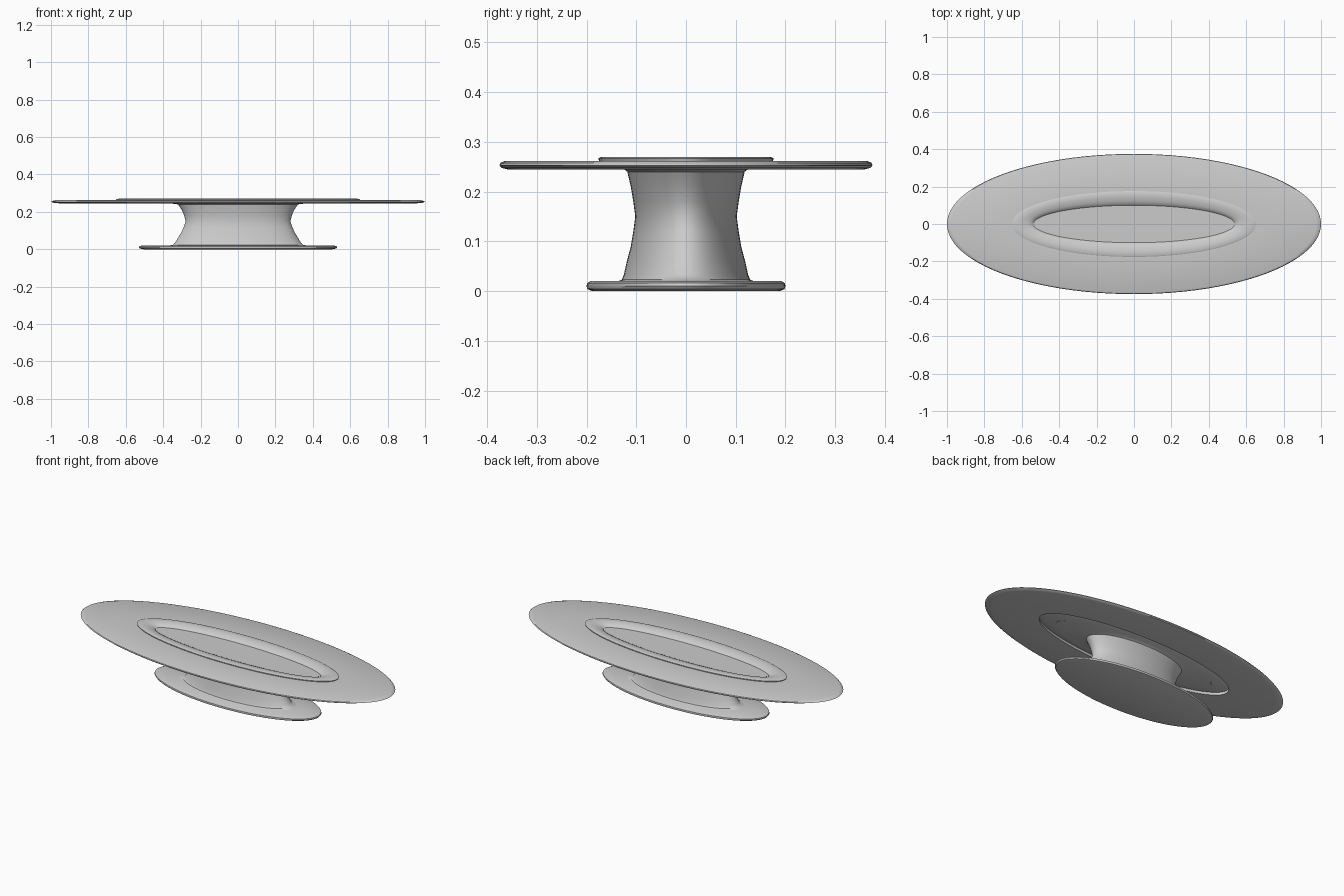
import bpy, bmesh
from math import cos, sin, tau, radians

cube = bpy.data.objects.get("Cube")
if cube:
    bpy.data.objects.remove(cube)

SIDES = 96

gray = bpy.data.materials.new("plain gray")
gray.use_nodes = True
color = (0.6, 0.6, 0.6, 1)
gray.diffuse_color = color
gray.node_tree.nodes["Principled BSDF"].inputs["Base Color"].default_value = color


def oval_loft(name, sections, closed=False):
    """Skin a stack of ovals (half length, half width, height), listed bottom up."""
    bm = bmesh.new()
    rings = [[bm.verts.new((a * cos(tau * i / SIDES), b * sin(tau * i / SIDES), z))
              for i in range(SIDES)] for a, b, z in sections]
    pairs = list(zip(rings, rings[1:]))
    if closed:
        pairs.append((rings[-1], rings[0]))
    else:
        bm.faces.new(rings[0])
        bm.faces.new(rings[-1])
    for low, high in pairs:
        for i in range(SIDES):
            j = (i + 1) % SIDES
            bm.faces.new((low[i], low[j], high[j], high[i]))
    bmesh.ops.recalc_face_normals(bm, faces=bm.faces)
    mesh = bpy.data.meshes.new(name)
    bm.to_mesh(mesh)
    bm.free()
    mesh.materials.append(gray)
    obj = bpy.data.objects.new(name, mesh)
    bpy.context.collection.objects.link(obj)
    bpy.ops.object.select_all(action="DESELECT")
    obj.select_set(True)
    bpy.context.view_layer.objects.active = obj
    bpy.ops.object.shade_smooth_by_angle(angle=radians(35))
    return obj


# Foot disc with softened rim
oval_loft("base_plate", [
    (0.505, 0.188, 0.0), (0.525, 0.198, 0.004), (0.53, 0.2, 0.01),
    (0.528, 0.199, 0.016), (0.515, 0.192, 0.02)])

# Wide oval top with a central opening
oval_loft("top_plate", [
    (0.65, 0.175, 0.245), (0.95, 0.36, 0.245), (0.985, 0.371, 0.248),
    (1.0, 0.375, 0.253), (0.994, 0.373, 0.258), (0.975, 0.364, 0.262),
    (0.65, 0.175, 0.262)], closed=True)

# Waisted column flaring into a raised lip around a shallow tray
oval_loft("pedestal", [
    (0.38, 0.14, 0.019), (0.35, 0.129, 0.023), (0.337, 0.125, 0.033),
    (0.322, 0.119, 0.06), (0.303, 0.111, 0.09), (0.29, 0.106, 0.12),
    (0.28, 0.102, 0.15), (0.288, 0.106, 0.18), (0.3, 0.111, 0.21),
    (0.32, 0.118, 0.24), (0.37, 0.126, 0.246), (0.5, 0.14, 0.249),
    (0.62, 0.165, 0.256), (0.65, 0.175, 0.261), (0.652, 0.176, 0.267),
    (0.64, 0.17, 0.27), (0.6, 0.145, 0.269), (0.565, 0.122, 0.264),
    (0.545, 0.107, 0.257), (0.537, 0.1, 0.25)])
